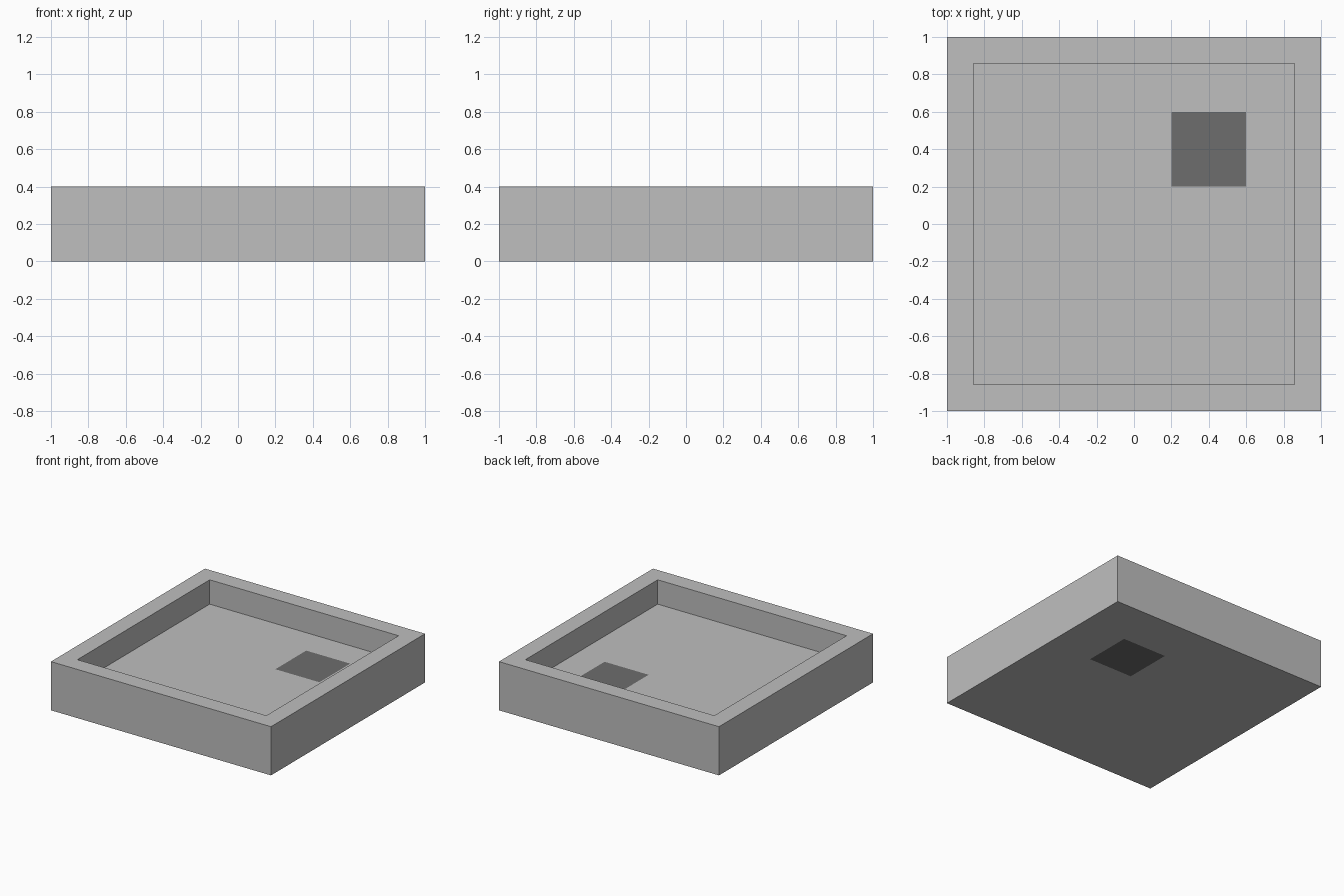
import bpy, bmesh
from mathutils import Vector

cube = bpy.data.objects.get("Cube")
if cube:
    bpy.data.objects.remove(cube, do_unlink=True)


def make_material(name, value):
    mat = bpy.data.materials.new(name)
    mat.use_nodes = True
    colour = (value, value, value, 1.0)
    mat.diffuse_color = colour
    mat.node_tree.nodes["Principled BSDF"].inputs["Base Color"].default_value = colour
    return mat


HEIGHT, FLOOR, RIM = 0.4, 0.2, 0.2     # tray height, floor level, rim width
PATCH = (0.2, 0.6)                     # range of the dark square in x and y

# Square block standing on the ground
bm = bmesh.new()
bmesh.ops.create_cube(bm, size=2.0)
for v in bm.verts:
    v.co.z = (v.co.z + 1) / 2 * HEIGHT

# Recess: inset the top, then push the inner face down with new walls
top = next(f for f in bm.faces if f.normal.z > 0.9)
bmesh.ops.inset_region(bm, faces=[top], thickness=RIM)
ret = bmesh.ops.extrude_discrete_faces(bm, faces=[top])
floor = ret["faces"][0]
for v in floor.verts:
    v.co.z = FLOOR


# Cut the floor and underside along the borders of the dark square
def flat_faces():
    return [f for f in bm.faces
            if abs(f.normal.z) > 0.9 and f.calc_center_median().z < FLOOR + 0.01]


bm.normal_update()
for axis in (Vector((1, 0, 0)), Vector((0, 1, 0))):
    for d in PATCH:
        faces = flat_faces()
        edges = {e for f in faces for e in f.edges}
        verts = {v for f in faces for v in f.verts}
        bmesh.ops.bisect_plane(bm, geom=faces + list(edges) + list(verts),
                               plane_co=axis * d, plane_no=axis)
        bm.normal_update()

# Dark square on the floor and the underside
for f in flat_faces():
    c = f.calc_center_median()
    if all(PATCH[0] < k < PATCH[1] for k in (c.x, c.y)):
        f.material_index = 1

bmesh.ops.recalc_face_normals(bm, faces=bm.faces[:])
mesh = bpy.data.meshes.new("tray")
bm.to_mesh(mesh)
bm.free()
mesh.materials.append(make_material("light grey", 0.52))
mesh.materials.append(make_material("dark grey", 0.153))
tray = bpy.data.objects.new("tray", mesh)
bpy.context.collection.objects.link(tray)
